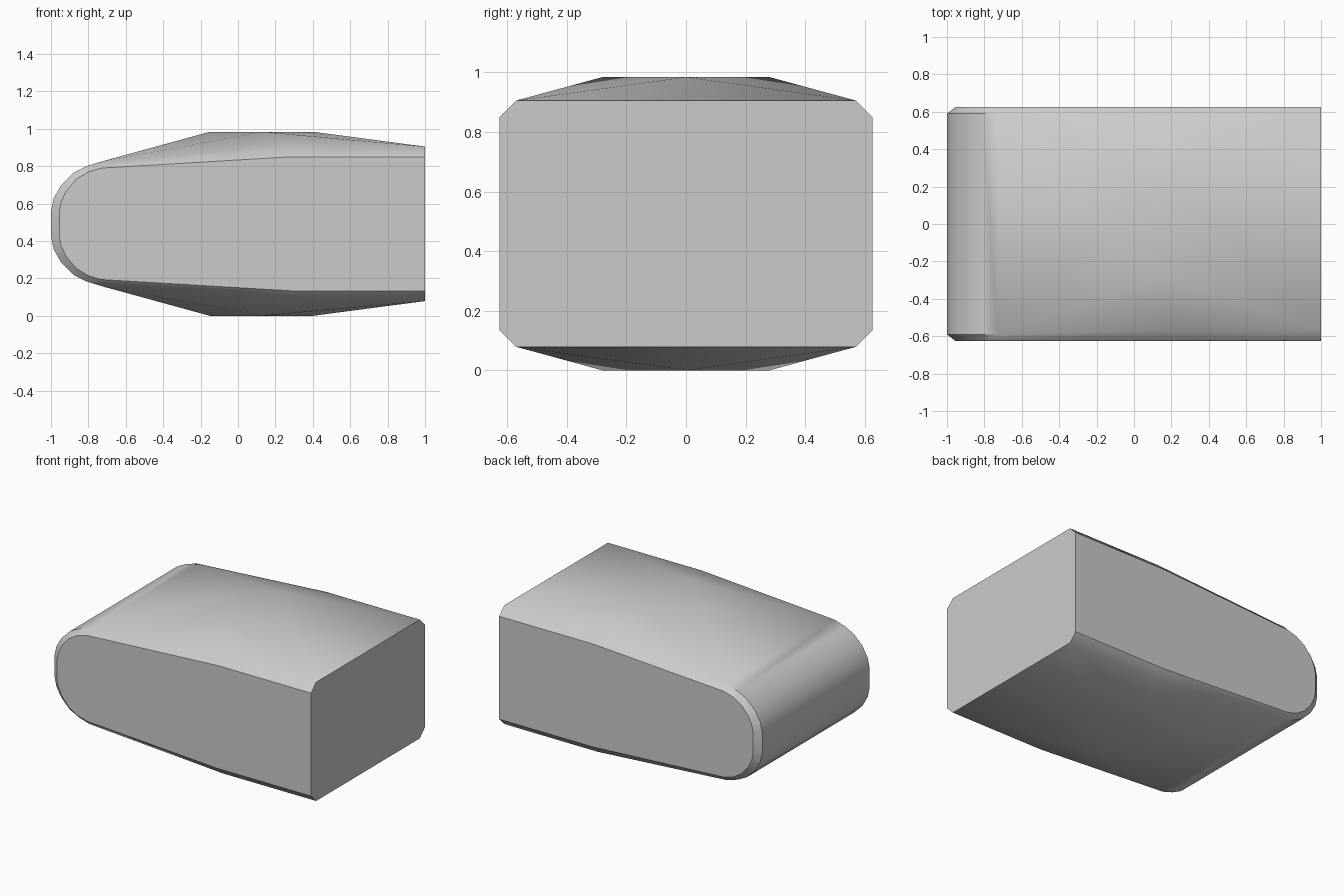
import bpy
import bmesh
import math

cube = bpy.data.objects.get("Cube")
if cube:
    bpy.data.objects.remove(cube, do_unlink=True)

MID = 0.492  # height of the mirror plane

# Single grey material
grey = bpy.data.materials.new("plain grey")
grey.use_nodes = True
colour = (0.6, 0.6, 0.6, 1)
grey.diffuse_color = colour
grey.node_tree.nodes["Principled BSDF"].inputs["Base Color"].default_value = colour

# Upper half outlines, from the flat end to the nose: rim (x, y, z) and side panel (x, z)
rim = [(1, .57, .905), (.28, .57, .905), (-.73, .59, .825), (-.81, .59, .80),
       (-.88, .59, .765), (-.945, .59, .70), (-.985, .59, .63), (-1, .59, .56)]
panel = [(1, .85), (.28, .85), (-.73, .79), (-.80, .77),
         (-.865, .73), (-.92, .665), (-.945, .61), (-.955, .56)]


def loop(bm, points, side):
    """Full outline on one side: the upper half, then its reflection below."""
    upper = [bm.verts.new((x, side * y, z)) for x, y, z in points]
    lower = [bm.verts.new((x, side * y, 2 * MID - z)) for x, y, z in reversed(points)]
    return upper + lower


bm = bmesh.new()
rims, panels = [], []
for side in (-1, 1):
    rims.append(loop(bm, rim, side))
    panels.append(loop(bm, [(x, .625, z) for x, z in panel], side))

# Side panels and the chamfers around them
count = len(rims[0])
for r, p in zip(rims, panels):
    bm.faces.new(p)
    for i in range(count - 1):
        bm.faces.new((r[i], r[i + 1], p[i + 1], p[i]))

# Rounded nose
for i in range(2, count - 3):
    bm.faces.new((rims[0][i], rims[0][i + 1], rims[1][i + 1], rims[1][i]))

# Flat end
end = [v for r, p in zip(rims, panels) for v in (r[0], p[0], p[-1], r[-1])]
end.sort(key=lambda v: math.atan2(v.co.z - MID, v.co.y))
bm.faces.new(end)

# Raised diamond crown, above and below
for sign in (1, -1):
    z = MID + sign * MID
    front = bm.verts.new((-.15, 0, z))
    back = bm.verts.new((.4, 0, z))
    flank = [bm.verts.new((.13, s * .28, z)) for s in (-1, 1)]
    edge = [[r[i if sign > 0 else -1 - i] for i in range(3)] for r in rims]
    bm.faces.new((front, flank[0], back, flank[1]))
    bm.faces.new((edge[0][2], edge[1][2], front))
    bm.faces.new((edge[0][0], edge[1][0], back))
    for (tail, bend, nose), peak in zip(edge, flank):
        bm.faces.new((nose, peak, front))
        bm.faces.new((nose, bend, peak))
        bm.faces.new((bend, tail, peak))
        bm.faces.new((tail, back, peak))

bmesh.ops.recalc_face_normals(bm, faces=bm.faces[:])
mesh = bpy.data.meshes.new("body")
bm.to_mesh(mesh)
bm.free()
mesh.materials.append(grey)
body = bpy.data.objects.new("body", mesh)
bpy.context.collection.objects.link(body)

# Smooth shading with sharp panel edges
bpy.ops.object.select_all(action='DESELECT')
body.select_set(True)
bpy.context.view_layer.objects.active = body
bpy.ops.object.shade_smooth_by_angle(angle=math.radians(30))
